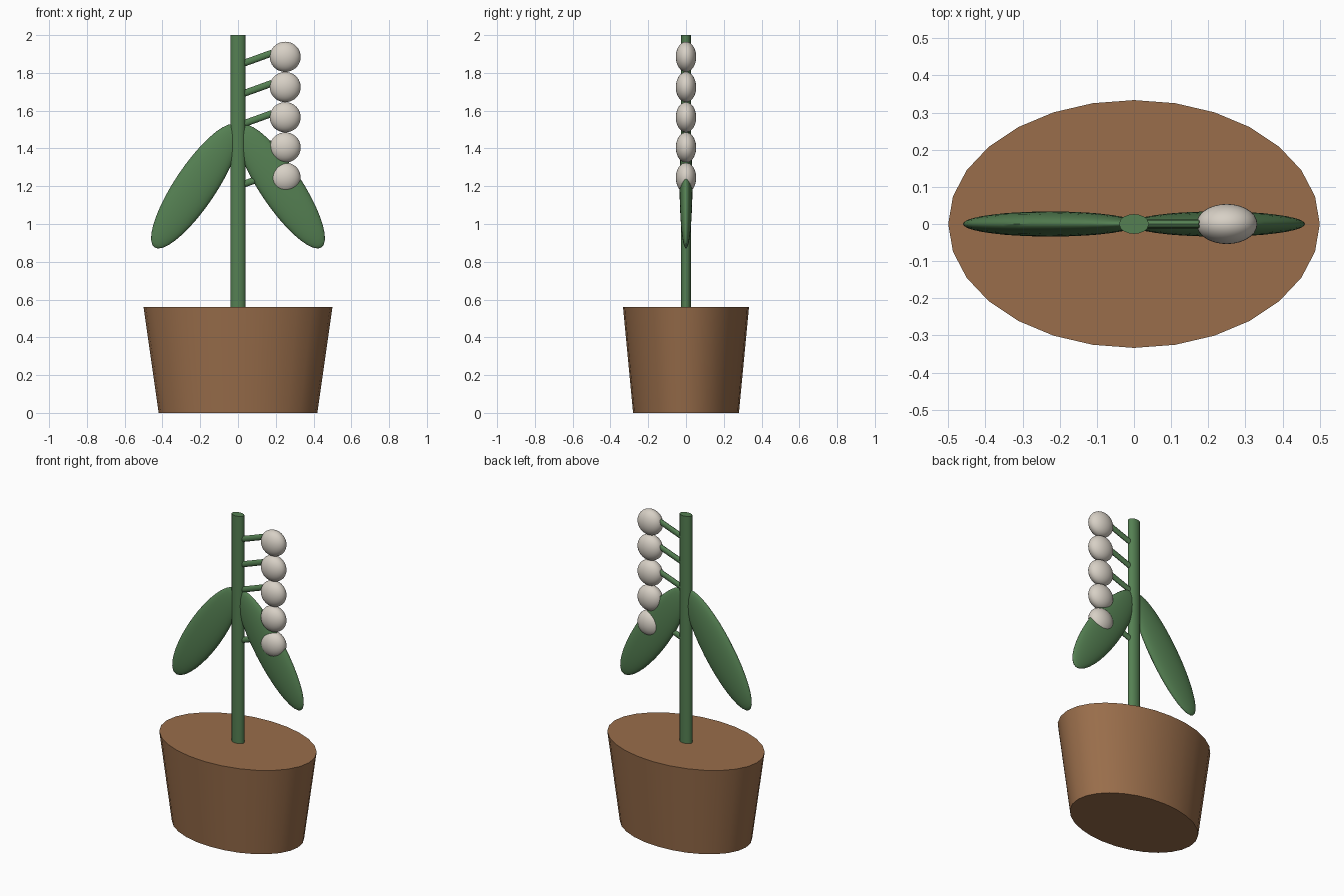
import bpy, math
from mathutils import Matrix, Vector

if "Cube" in bpy.data.objects:
    bpy.data.objects.remove(bpy.data.objects["Cube"])

DEPTH = 0.667  # the whole plant is flattened front to back


def material(name, rgb):
    m = bpy.data.materials.new(name)
    m.diffuse_color = (*rgb, 1)
    m.use_nodes = True
    m.node_tree.nodes["Principled BSDF"].inputs["Base Color"].default_value = m.diffuse_color
    return m


BROWN = material("clay brown", (0.32, 0.155, 0.07))
GREEN = material("leaf green", (0.09, 0.215, 0.085))
CREAM = material("petal cream", (0.68, 0.63, 0.56))


def finish(name, mat, matrix):
    """Bake the placement into the mesh, colour it and smooth it."""
    ob = bpy.context.object
    ob.name = name
    ob.matrix_world = Matrix.Identity(4)
    ob.data.transform(matrix)
    ob.data.materials.append(mat)
    bpy.ops.object.shade_smooth_by_angle(angle=math.radians(40))
    return ob


def rod(name, mat, a, b, r1, r2, sides):
    """Tapered rod from a to b, flattened in depth."""
    a, b = Vector(a), Vector(b)
    d = b - a
    bpy.ops.mesh.primitive_cone_add(vertices=sides, radius1=r1, radius2=r2, depth=d.length)
    tilt = Matrix.Rotation(math.atan2(d.x, d.z), 4, 'Y')
    flat = Matrix.Diagonal((1, DEPTH, 1, 1))
    return finish(name, mat, Matrix.Translation((a + b) / 2) @ flat @ tilt)


def ellipsoid(name, mat, centre, radii, tilt=0):
    bpy.ops.mesh.primitive_uv_sphere_add(segments=28, ring_count=18, radius=1)
    return finish(name, mat, Matrix.Translation(centre)
                  @ Matrix.Rotation(tilt, 4, 'Y') @ Matrix.Diagonal((*radii, 1)))


# Pot and stem
rod("pot", BROWN, (0, 0, 0), (0, 0, 0.56), 0.42, 0.5, 28)
rod("stem", GREEN, (0, 0, 0.5), (0, 0, 2.0), 0.04, 0.04, 16)

# Pair of drooping leaves
for side, label in ((-1, "left"), (1, "right")):
    ellipsoid(label + "_leaf", GREEN, (side * 0.225, 0, 1.2),
              (0.11, 0.034, 0.39), -side * math.radians(33.8))

# Row of flowers, each on a short stalk
for i in range(5):
    drop = 0.16 * i
    rod(f"flower_stalk_{i + 1}", GREEN, (0, 0, 1.84 - drop), (0.18, 0, 1.905 - drop),
        0.018, 0.018, 12)
    ellipsoid(f"flower_{i + 1}", CREAM, (0.25, 0, 1.885 - drop), (0.082, 0.054, 0.08))
